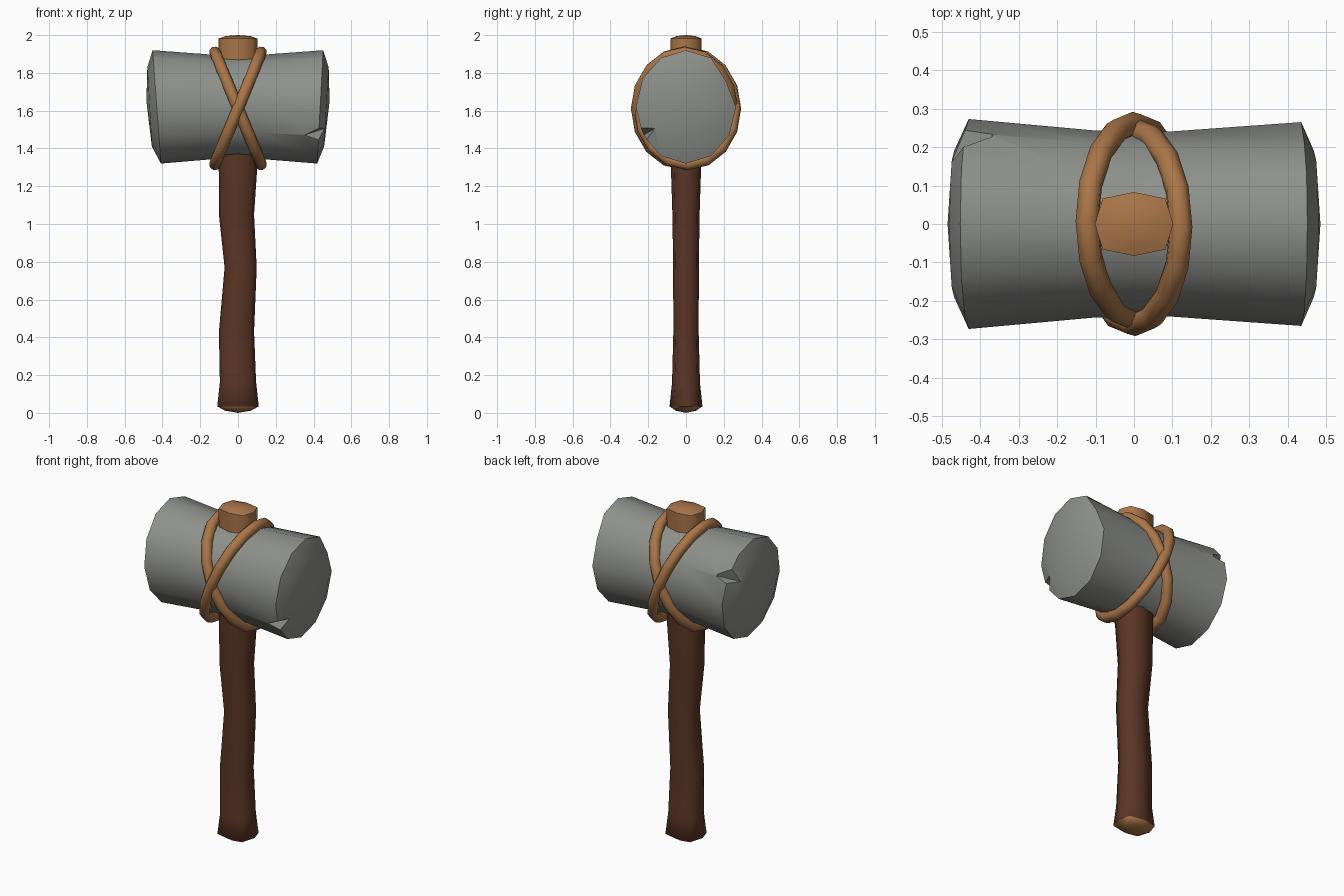
import bpy, bmesh, math
from math import sin, cos, pi, radians
from mathutils import Vector

cube = bpy.data.objects.get("Cube")
if cube:
    bpy.data.objects.remove(cube, do_unlink=True)


def material(name, rgb):
    mat = bpy.data.materials.new(name)
    mat.use_nodes = True
    mat.diffuse_color = (*rgb, 1)
    mat.node_tree.nodes["Principled BSDF"].inputs["Base Color"].default_value = (*rgb, 1)
    return mat


stone = material("grey_stone", (0.27, 0.28, 0.26))
bark = material("dark_bark", (0.105, 0.036, 0.019))
tan = material("tan_wood", (0.40, 0.18, 0.065))


def add_object(name, bm, *mats):
    bmesh.ops.recalc_face_normals(bm, faces=bm.faces)
    mesh = bpy.data.meshes.new(name)
    bm.to_mesh(mesh)
    bm.free()
    obj = bpy.data.objects.new(name, mesh)
    bpy.context.collection.objects.link(obj)
    for mat in mats:
        mesh.materials.append(mat)
    return obj


def activate(obj):
    bpy.ops.object.select_all(action='DESELECT')
    obj.select_set(True)
    bpy.context.view_layer.objects.active = obj


def smooth(obj, degrees):
    activate(obj)
    bpy.ops.object.shade_smooth_by_angle(angle=radians(degrees))


def loft(rings, start, end):
    """Skin a list of point rings and close both ends with a fan."""
    bm = bmesh.new()
    rows = [[bm.verts.new(p) for p in ring] for ring in rings]
    n = len(rows[0])
    for a, b in zip(rows, rows[1:]):
        for i in range(n):
            j = (i + 1) % n
            bm.faces.new((a[i], a[j], b[j], b[i]))
    for row, tip in ((rows[0], start), (rows[-1], end)):
        centre = bm.verts.new(tip)
        for i in range(n):
            bm.faces.new((row[i], row[(i + 1) % n], centre))
    return bm


# Handle: crooked boxy octagon, with pale cut wood at both ends
def handle_ring(z, cx, rx, ry):
    def power(v):
        return math.copysign(abs(v) ** 0.65, v) if abs(v) > 1e-6 else 0
    return [(cx + rx * power(cos(k * pi / 4)), ry * power(sin(k * pi / 4)), z)
            for k in range(8)]


stations = [(0.012, 0, 0.07, 0.055), (0.035, 0, 0.11, 0.087), (0.16, 0, 0.096, 0.074),
            (0.43, -0.008, 0.093, 0.067), (0.77, 0.014, 0.085, 0.068),
            (1.05, -0.008, 0.093, 0.072), (1.3, 0, 0.102, 0.08),
            (1.6, 0, 0.102, 0.08), (1.982, 0, 0.102, 0.083), (1.995, 0, 0.065, 0.05)]
bm = loft([handle_ring(*s) for s in stations], (0, 0, 0), (0, 0, 2))
for face in bm.faces:
    z = face.calc_center_median().z
    face.material_index = int(z > 1.6 or z < 0.03)
smooth(add_object("handle", bm, bark, tan), 65)

# Stone head: waisted twelve-sided drum with domed, slanted ends
HEAD_Z = 1.62


def head_ring(x, ry, rz, slant=0.0, chip=False):
    ring = []
    for k in range(12):
        a = k * pi / 6
        pull = 0.92 if chip and k == 1 else 1
        ring.append((x + slant * sin(a), ry * pull * cos(a), HEAD_Z + rz * pull * sin(a)))
    return ring


head_rings = [head_ring(-0.468, 0.19, 0.21, -0.012), head_ring(-0.43, 0.273, 0.3, -0.022),
              head_ring(-0.1, 0.243, 0.274), head_ring(0.1, 0.241, 0.274),
              head_ring(0.435, 0.265, 0.3, 0.016, True), head_ring(0.468, 0.19, 0.21, 0.012)]
head = add_object("stone_head", loft(head_rings, (-0.485, 0, 1.65), (0.485, 0, 1.65)), stone)


# Chipped notches in opposite ends of the head
def cut_notch(tip, rim_a, rim_b, inner):
    tip, inner = Vector(tip), Vector(inner)
    deep = tip + (inner - tip) * 1.5
    bm = bmesh.new()
    points = [tip, deep]
    for rim in (rim_a, rim_b):
        far = tip + (Vector(rim) - tip) * 1.5
        points.append(deep + (far - deep) * 1.5)
    verts = [bm.verts.new(p) for p in points]
    for skip in verts:
        bm.faces.new([v for v in verts if v is not skip])
    cutter = add_object("notch_cutter", bm, stone)
    cutter.hide_render = True
    activate(head)
    mod = head.modifiers.new("notch", 'BOOLEAN')
    mod.operation, mod.solver, mod.object = 'DIFFERENCE', 'EXACT', cutter
    bpy.ops.object.modifier_apply(modifier=mod.name)
    bpy.data.objects.remove(cutter, do_unlink=True)


cut_notch((0.35, -0.225, 1.47), (0.45, -0.255, 1.52), (0.44, -0.21, 1.43), (0.47, -0.16, 1.51))
cut_notch((-0.36, 0.228, 1.76), (-0.44, 0.25, 1.74), (-0.45, 0.2, 1.82), (-0.475, 0.16, 1.73))
smooth(head, 40)

# Lashing: two tilted cord loops crossing at front and back
for name, side in (("cord_loop_left", 1), ("cord_loop_right", -1)):
    curve = bpy.data.curves.new(name, 'CURVE')
    curve.dimensions = '3D'
    curve.bevel_depth = 0.031
    curve.bevel_resolution = 2
    spline = curve.splines.new('POLY')
    spline.points.add(15)
    spline.use_cyclic_u = True
    for k, point in enumerate(spline.points):
        a = k * pi / 8
        point.co = (side * 0.122 * sin(a), 0.253 * cos(a) - side * 0.008,
                    1.612 + 0.297 * sin(a), 1)
    cord = bpy.data.objects.new(name, curve)
    bpy.context.collection.objects.link(cord)
    curve.materials.append(tan)
    activate(cord)
    bpy.ops.object.convert(target='MESH')
    smooth(bpy.context.view_layer.objects.active, 60)
